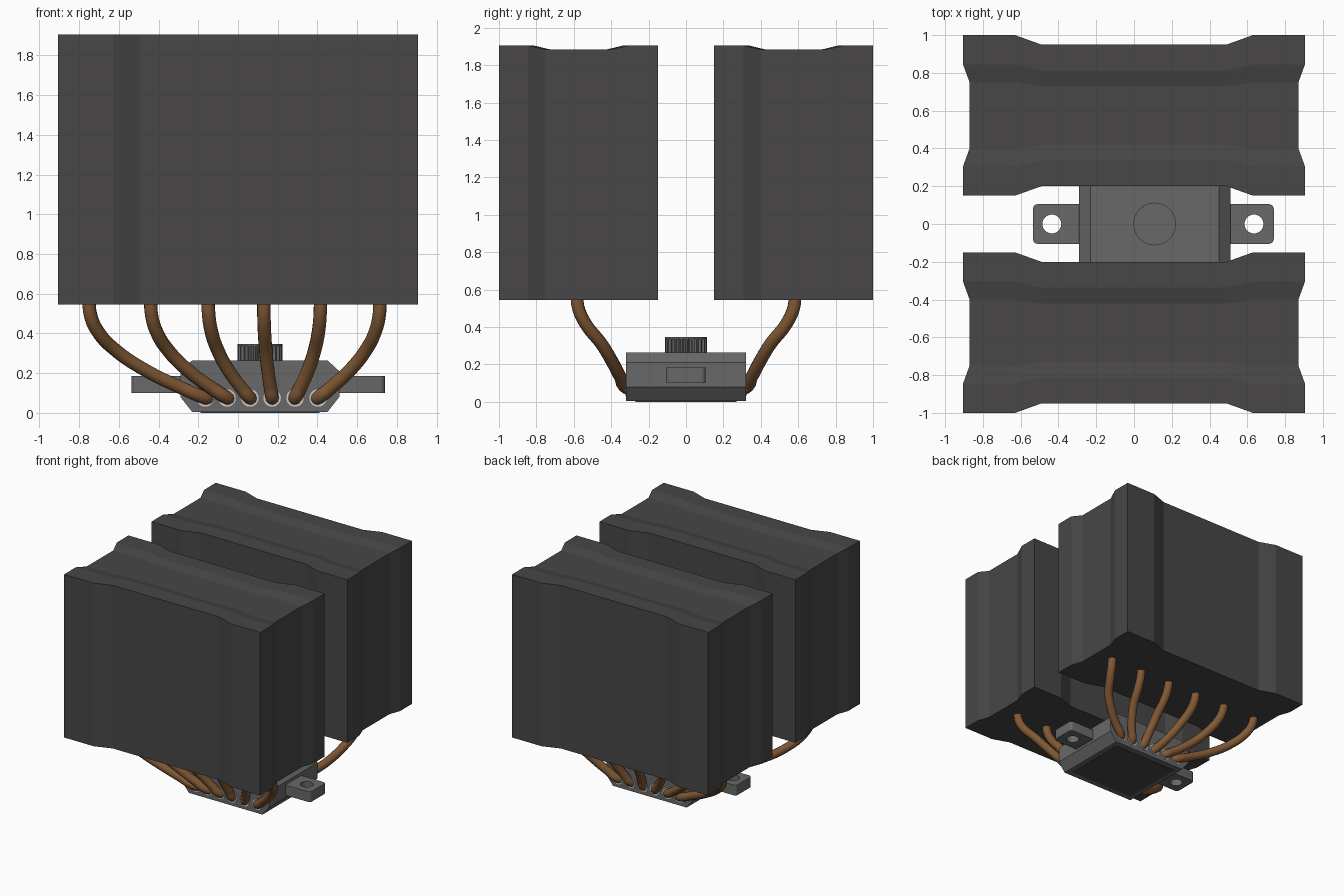
import bpy, bmesh
from math import sin, cos, pi, radians
from mathutils import Vector

if "Cube" in bpy.data.objects:
    bpy.data.objects.remove(bpy.data.objects["Cube"])


def material(name, rgb):
    m = bpy.data.materials.new(name)
    m.diffuse_color = (*rgb, 1)
    m.use_nodes = True
    m.node_tree.nodes["Principled BSDF"].inputs["Base Color"].default_value = m.diffuse_color
    return m


DARK = material("dark_metal", (0.065, 0.062, 0.062))
GREY = material("grey_metal", (0.14, 0.14, 0.14))
COPPER = material("copper", (0.22, 0.10, 0.035))
SILVER = material("silver", (0.6, 0.6, 0.58))
CX = 0.11  # base is offset from the fin stacks


def finish(name, bm, mat, smooth=False):
    bmesh.ops.recalc_face_normals(bm, faces=bm.faces)
    me = bpy.data.meshes.new(name)
    bm.to_mesh(me)
    bm.free()
    ob = bpy.data.objects.new(name, me)
    bpy.context.collection.objects.link(ob)
    if mat:
        me.materials.append(mat)
    if smooth:
        bpy.context.view_layer.objects.active = ob
        ob.select_set(True)
        bpy.ops.object.shade_smooth_by_angle(angle=radians(40))
        ob.select_set(False)
    return ob


def prism(name, pts, offset, mat, smooth=False):
    """Extrude a closed loop of 3D points along an offset."""
    bm = bmesh.new()
    f = bm.faces.new([bm.verts.new(p) for p in pts])
    r = bmesh.ops.extrude_face_region(bm, geom=[f])
    bmesh.ops.translate(bm, vec=offset,
                        verts=[v for v in r["geom"] if isinstance(v, bmesh.types.BMVert)])
    return finish(name, bm, mat, smooth)


def circle(x, y, z, r, n=32):
    return [(x + r * cos(2 * pi * i / n), y + r * sin(2 * pi * i / n), z) for i in range(n)]


# Fin stacks: waisted on all four sides, shallow trough along the top
def fin_stack(name, side):
    xs = [-0.905, -0.63, -0.49, 0.49, 0.63, 0.905]
    ys = [-0.425, -0.27, -0.175, 0.175, 0.27, 0.425]
    bm = bmesh.new()
    grid = []
    for j, y in enumerate(ys):
        row = []
        for i, x in enumerate(xs):
            mid_row, mid_col = j in (2, 3), i in (2, 3)
            px = x * (0.962 if mid_row and i in (0, 5) else 1)
            py = y * (0.882 if mid_col else 1) + 0.575
            row.append(bm.verts.new((px, side * py, 1.885 if mid_row else 1.905)))
        grid.append(row)
    faces = [bm.faces.new((grid[j][i], grid[j][i + 1], grid[j + 1][i + 1], grid[j + 1][i]))
             for j in range(5) for i in range(5)]
    r = bmesh.ops.extrude_face_region(bm, geom=faces, use_keep_orig=True)
    for g in r["geom"]:
        if isinstance(g, bmesh.types.BMVert):
            g.co.z = 0.545
    return finish(name, bm, DARK)


fin_stack("front_fin_stack", -1)
fin_stack("back_fin_stack", 1)

# Base block with chamfered long edges
half = [(0.34, 0.004), (0.40, 0.08), (0.40, 0.21), (0.34, 0.265)]
loop = [(CX + x, -0.32, z) for x, z in half] + [(CX - x, -0.32, z) for x, z in reversed(half)]
prism("base_block", loop, (0, 0.64, 0), GREY)

# Contact plate underneath
prism("contact_plate", [(CX + sx * 0.30, sy * 0.27, 0) for sx, sy in
                        ((-1, -1), (1, -1), (1, 1), (-1, 1))], (0, 0, 0.02), DARK)

# Mounting lugs with rounded outer corners and a screw hole
for tag, s, reach, hole in (("left", -1, 0.645, 0.545), ("right", 1, 0.63, 0.525)):
    r = 0.025
    pts = [(CX + s * 0.36, -0.105, 0.10)]
    for cy, a0 in ((-0.105 + r, -pi / 2), (0.105 - r, 0)):
        for k in range(6):
            a = a0 + k * pi / 10
            pts.append((CX + s * (reach - r + r * cos(a)), cy + r * sin(a), 0.10))
    pts.append((CX + s * 0.36, 0.105, 0.10))
    lug = prism(tag + "_mounting_lug", pts, (0, 0, 0.085), GREY, True)
    cut = prism(tag + "_hole_cutter", circle(CX + s * hole, 0, 0.05, 0.05), (0, 0, 0.2), None)
    cut.hide_render = True
    cut.hide_viewport = True
    mod = lug.modifiers.new("screw_hole", "BOOLEAN")
    mod.operation = "DIFFERENCE"
    mod.object = cut
    mod.solver = "EXACT"

# Knurled knob with a plain round cap
teeth = 24
pts = []
for i in range(teeth * 4):
    a = 2 * pi * i / (teeth * 4)
    rad = 0.113 if i % 4 < 2 else 0.100
    pts.append((CX + rad * cos(a), rad * sin(a), 0.26))
prism("knurled_knob", pts, (0, 0, 0.078), GREY)
prism("knob_cap", circle(CX, 0, 0.337, 0.113, 48), (0, 0, 0.010), GREY, True)

# Heat pipes: fan outwards from the base up into each stack
bottom_x = [-0.165, -0.055, 0.06, 0.172, 0.287, 0.403]
top_x = [-0.75, -0.44, -0.15, 0.13, 0.415, 0.715]
# fraction of sideways travel, y, z
path = [(-0.06, 0.28, 0.065), (0.02, 0.325, 0.08), (0.22, 0.35, 0.13), (0.50, 0.392, 0.21),
        (0.76, 0.452, 0.31), (0.93, 0.535, 0.415), (0.99, 0.575, 0.50), (1, 0.585, 0.58)]


def pipe(name, x0, x1, side):
    keys = [Vector((x0 + (x1 - x0) * f, side * y, z)) for f, y, z in path]
    cu = bpy.data.curves.new(name, "CURVE")
    cu.dimensions = "3D"
    cu.bevel_depth = 0.034
    cu.bevel_resolution = 4
    cu.resolution_u = 6
    cu.use_fill_caps = True
    sp = cu.splines.new("BEZIER")
    sp.bezier_points.add(len(keys) - 1)
    for bp, k in zip(sp.bezier_points, keys):
        bp.co = k
        bp.handle_left_type = bp.handle_right_type = "AUTO"
    cu.materials.append(COPPER)
    ob = bpy.data.objects.new(name, cu)
    bpy.context.collection.objects.link(ob)
    bpy.ops.object.select_all(action="DESELECT")
    ob.select_set(True)
    bpy.context.view_layer.objects.active = ob
    bpy.ops.object.convert(target="MESH")
    bpy.ops.object.shade_smooth_by_angle(angle=radians(40))
    bpy.context.object.select_set(False)


for tag, side in (("front", -1), ("back", 1)):
    for i, (x0, x1) in enumerate(zip(bottom_x, top_x), 1):
        pipe(f"{tag}_heat_pipe_{i}", x0, x1, side)
        # pale collar where the pipe leaves the base
        ring = [(x, side * 0.30, z) for x, z, _ in circle(x0, 0.075, 0, 0.044, 24)]
        prism(f"{tag}_pipe_collar_{i}", ring, (0, side * 0.024, 0), SILVER, True)
